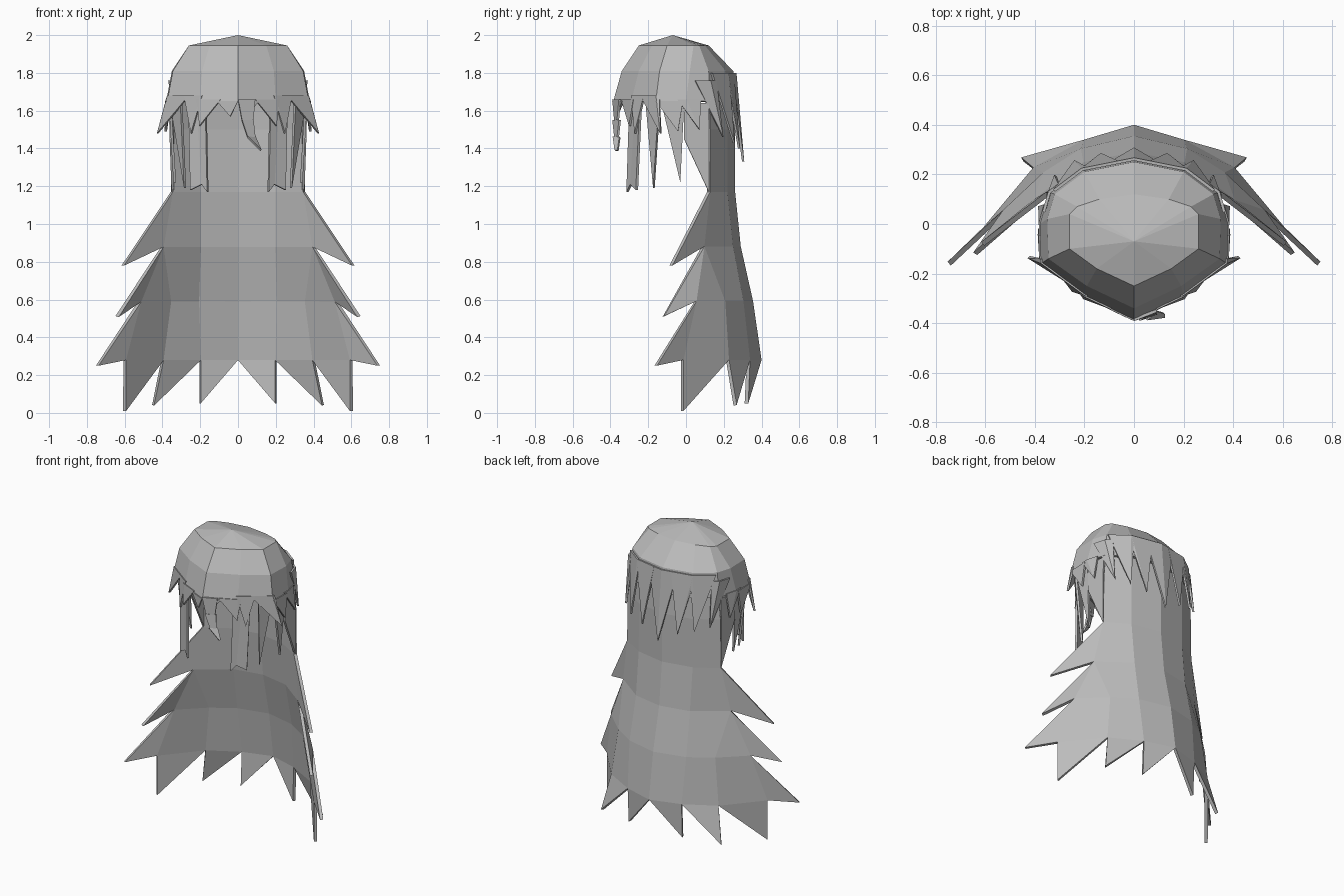
import bpy
from mathutils import Vector as V

cube = bpy.data.objects.get("Cube")
if cube:
    bpy.data.objects.remove(cube)

grey = bpy.data.materials.new("hair_grey")
grey.use_nodes = True
colour = (0.5, 0.5, 0.5, 1)
grey.diffuse_color = colour
grey.node_tree.nodes["Principled BSDF"].inputs["Base Color"].default_value = colour


def sheet(name, polys, mirror=True, thick=0.02, offset=0):
    """Flat-faced hair sheet from polygons, mirrored and thickened."""
    verts, index, faces = [], {}, []
    for poly in polys:
        face = []
        for p in poly:
            key = tuple(round(c, 4) for c in p)
            if key not in index:
                index[key] = len(verts)
                verts.append(key)
            face.append(index[key])
        faces.append(face)
    mesh = bpy.data.meshes.new(name)
    mesh.from_pydata(verts, [], faces)
    mesh.materials.append(grey)
    ob = bpy.data.objects.new(name, mesh)
    bpy.context.collection.objects.link(ob)
    if mirror:
        ob.modifiers.new("mirror", "MIRROR").merge_threshold = 0.002
    solid = ob.modifiers.new("thickness", "SOLIDIFY")
    solid.thickness = thick
    solid.offset = offset
    return ob


def ring(z, *xy):
    return [V((x, y, z)) for x, y in xy]


# Cap rings, from front centre round the left side to back centre
crown = ring(1.945, (0, -.25), (.15, -.18), (.26, -.10), (.26, .04), (.23, .07), (.14, .10), (0, .12))
brow = ring(1.81, (0, -.34), (.19, -.25), (.345, -.14), (.35, .02), (.32, .12), (.2, .21), (0, .25))
edge = ring(1.65, (0, -.385), (.2, -.29), (.375, -.16), (.38, 0), (.345, .13), (.21, .235), (0, .27))
low = ring(1.35, (0, -.385), (.2, -.30), (.36, -.17), (.375, 0), (.35, .14), (.21, .255), (0, .295))
apex = V((0, -.07, 2.0))


def band(a, b):
    return [(a[i], b[i], b[i + 1], a[i + 1]) for i in range(len(a) - 1)]


cap = [(apex, crown[i], crown[i + 1]) for i in range(6)]
cap += band(crown, brow) + band(brow, edge)
sheet("hair_cap", cap, offset=-1)


def on_ring(r, u):
    i = min(int(u), 5)
    return r[i].lerp(r[i + 1], u - i)


def on_head(u, z, flare=1.0):
    """Point on the head shell at ring position u and height z."""
    a, b = (brow, edge) if z > 1.65 else (edge, low)
    t = (a[0].z - z) / (a[0].z - b[0].z)
    p = on_ring(a, u).lerp(on_ring(b, u), t)
    return V((p.x * flare, p.y * flare, z))


def strand(u0, u1, top, ut, zt, flare, root=1.0):
    us = [u0] + [i for i in range(7) if u0 < i < u1] + [u1]
    tip = on_head(ut, zt, flare)
    pts = [on_head(u, top, root) for u in us]
    return [(pts[i], tip, pts[i + 1]) for i in range(len(us) - 1)]


# Pointed strands: start, end, top height, tip position, tip height, tip flare
fringe = []
for s in [(0, .55, 1.65, .2, 1.57, 1), (.45, 1.1, 1.66, 1.0, 1.52, 1.01),
          (.95, 1.5, 1.68, 1.25, 1.48, 1.02), (1.35, 2.1, 1.68, 2.3, 1.48, 1.15),
          (2.0, 2.9, 1.65, 2.75, 1.49, 1.02), (2.7, 3.6, 1.66, 3.5, 1.5, 1.05)]:
    fringe += strand(*s)
sheet("fringe", fringe, thick=.012)

flaps = []
for s in [(3.3, 4.3, 1.76, 4.4, 1.46, 1.08), (4.1, 5.1, 1.8, 4.9, 1.43, 1.06),
          (4.9, 5.7, 1.8, 5.4, 1.4, 1.05), (5.5, 6, 1.8, 6, 1.33, 1.02)]:
    flaps += strand(*s, root=1.04)
sheet("back_strands", flaps, thick=.012)

# Curled strand hanging over the forehead
curl = [(0, .09, 1.66), (.02, .08, 1.55), (.05, .09, 1.46), (.12, .121, 1.39)]
sheet("forehead_curl", [[(a[0], -.385, a[2]), (b[0], -.375, b[2]),
                         (b[1], -.36, b[2]), (a[1], -.35, a[2])]
                        for a, b in zip(curl, curl[1:])], mirror=False, thick=.012)

# Locks in front of and beside the ears
sheet("side_locks", [
    [(.17, -.295, 1.64), (.16, -.31, 1.17), (.19, -.29, 1.21), (.215, -.265, 1.62)],
    [(.215, -.265, 1.62), (.19, -.29, 1.21), (.25, -.26, 1.18), (.26, -.24, 1.62)],
    [(.30, -.21, 1.64), (.28, -.17, 1.19), (.355, -.14, 1.64)],
    [(.36, -.13, 1.64), (.335, -.03, 1.22), (.36, -.01, 1.64)],
    [(.36, -.01, 1.64), (.355, -.01, 1.45), (.345, .12, 1.17), (.345, .12, 1.5), (.34, .12, 1.64)],
], thick=.014)

# Long back hair, rows from under the cap down to the hem
r0 = ring(1.8, (0, .23), (.19, .19), (.31, .11))
r1 = ring(1.5, (0, .25), (.2, .21), (.345, .12))
r2 = ring(1.17, (0, .25), (.2, .21), (.35, .12))
r3 = ring(.88, (0, .28), (.2, .24), (.40, .09))
r4 = ring(.59, (0, .345), (.21, .295), (.36, .2), (.52, .05))
r5 = ring(.28, (0, .39), (.2, .33), (.4, .22), (.6, -.02))
back = band(r0, r1) + band(r1, r2) + band(r2, r3) + band(r3, r4[:3]) + band(r4, r5)
back += [(r3[2], r4[2], r4[3])]

# Outward side points, then hem points
for a, tip, b in [(r2[2], (.61, -.08, .78), r3[2]), (r3[2], (.64, -.12, .51), r4[3]),
                  (r4[3], (.745, -.16, .25), r5[3]), (r5[0], (.2, .32, .05), r5[1]),
                  (r5[1], (.45, .26, .04), r5[2]), (r5[2], (.6, -.02, .01), r5[3])]:
    back.append((a, b, tip) if a.z > b.z else (a, tip, b))
sheet("back_hair", back)
